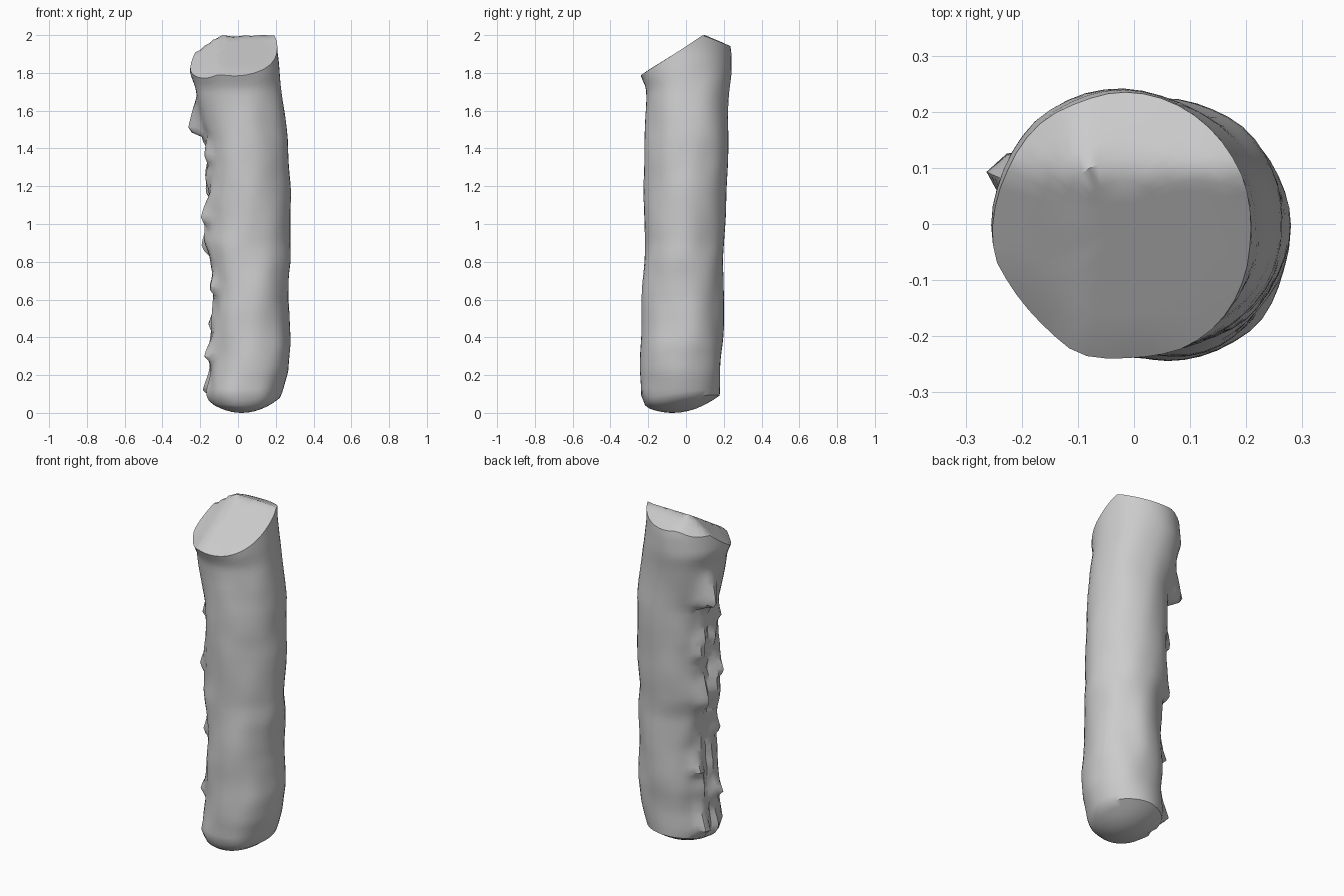
import bpy
import bmesh
import math
from mathutils import Vector, noise

cube = bpy.data.objects.get("Cube")
if cube:
    bpy.data.objects.remove(cube, do_unlink=True)

SIDES, LEVELS, CAP_RINGS = 44, 64, 6

# Log outline by height: z, left x, right x, front y, back y
OUTLINE = [
    (0.00, -.13, .19, -.20, .16),
    (0.10, -.16, .235, -.245, .175),
    (0.22, -.15, .268, -.245, .182),
    (0.36, -.155, .28, -.238, .193),
    (0.60, -.13, .265, -.23, .20),
    (0.80, -.155, .277, -.225, .195),
    (0.90, -.18, .27, -.222, .203),
    (1.20, -.165, .28, -.22, .215),
    (1.45, -.175, .266, -.215, .225),
    (1.62, -.21, .245, -.213, .23),
    (1.72, -.23, .232, -.215, .233),
    (1.80, -.258, .222, -.245, .24),
    (1.92, -.245, .207, -.25, .238),
    (2.00, -.22, .212, -.25, .225),
]

# Hanging bark splinters: angle, tip height, length, reach, angular width
SPLINTERS = [
    (2.84, 1.49, .20, .095, .22),
    (2.75, 0.12, .18, .055, .17),
    (2.72, 0.47, .16, .040, .17),
    (2.80, 0.87, .16, .035, .20),
    (2.75, 1.17, .14, .030, .18),
    (3.50, 1.35, .12, .030, .16),
    (3.45, 1.02, .14, .035, .18),
    (3.50, 0.66, .12, .030, .18),
    (3.45, 0.30, .14, .035, .18),
]


def outline(z):
    z = min(max(z, 0), 2)
    for a, b in zip(OUTLINE, OUTLINE[1:]):
        if z <= b[0]:
            f = (z - a[0]) / (b[0] - a[0])
            return [p + (q - p) * f for p, q in zip(a[1:], b[1:])]


def top_height(x, y):
    z = min(1.79 + .62 * (y + .24), 2 - .42 * (y - .1))
    return z - .7 * max(0, -x - .1)


def bottom_height(x, y):
    return 1.9 * (x - .02) ** 2 + 1.5 * (y + .07) ** 2


def bark_point(angle, z):
    left, right, front, back = outline(z)
    c, s = math.cos(angle), math.sin(angle)
    centre = Vector(((left + right) / 2, (front + back) / 2))
    p = Vector((c * (right - left) / 2, s * (back - front) / 2))
    # Gentle lumps all round, rougher along the split side
    rough = math.exp(-((angle - math.pi) / .55) ** 2) * (z < 1.5)
    fade = min(1, max(0, (1.95 - z) / .2))
    push = noise.noise(Vector((c * 1.6, s * 1.6, z * 4.5))) * .011 * fade
    push += noise.noise(Vector((c * 4, s * 4, z * 9))) * .022 * rough
    # Long split in the bark
    if z < 1.42:
        push -= .03 * math.exp(-((angle - 3.08) / .12) ** 2)
    for a, tip, length, reach, width in SPLINTERS:
        d = z - tip
        rise = 1 - d / length if d >= 0 else 1 + d / .035
        push += reach * max(0, rise) * math.exp(-((angle - a) / width) ** 2)
    return centre + p + p.normalized() * push


bm = bmesh.new()


def add_ring(points):
    return [bm.verts.new(p) for p in points]


def bridge(lower, upper):
    for i in range(SIDES):
        j = (i + 1) % SIDES
        bm.faces.new((lower[i], lower[j], upper[j], upper[i]))


# Bark wall between the rounded base and the slanted cut
angles = [math.tau * i / SIDES for i in range(SIDES)]
spans = []
for a in angles:
    low, high = bark_point(a, .08), bark_point(a, 1.9)
    spans.append((bottom_height(*low), top_height(*high)))
rings = []
for k in range(LEVELS + 1):
    t = k / LEVELS
    points = []
    for a, (z0, z1) in zip(angles, spans):
        z = z0 + (z1 - z0) * t
        points.append((*bark_point(a, z), z))
    rings.append(add_ring(points))
for lower, upper in zip(rings, rings[1:]):
    bridge(lower, upper)


# Cut ends, closed with shrinking rings
def close_end(rim, centre, height):
    previous = rim
    middle = Vector(centre)
    for k in range(1, CAP_RINGS):
        f = 1 - k / CAP_RINGS
        points = []
        for v in rim:
            p = middle + (v.co.xy - middle) * f
            points.append((p.x, p.y, height(p.x, p.y)))
        ring = add_ring(points)
        bridge(previous, ring)
        previous = ring
    tip = bm.verts.new((*centre, height(*centre)))
    for i in range(SIDES):
        bm.faces.new((previous[i], previous[(i + 1) % SIDES], tip))


close_end(rings[-1], (-.02, 0), top_height)
close_end(rings[0], (.02, -.07), bottom_height)
bmesh.ops.recalc_face_normals(bm, faces=bm.faces)

mesh = bpy.data.meshes.new("log")
bm.to_mesh(mesh)
bm.free()
log = bpy.data.objects.new("log", mesh)
bpy.context.collection.objects.link(log)

# Plain grey
grey = bpy.data.materials.new("grey")
grey.use_nodes = True
colour = (.6, .6, .6, 1)
grey.diffuse_color = colour
grey.node_tree.nodes["Principled BSDF"].inputs["Base Color"].default_value = colour
mesh.materials.append(grey)

bpy.ops.object.select_all(action="DESELECT")
log.select_set(True)
bpy.context.view_layer.objects.active = log
bpy.ops.object.shade_smooth_by_angle(angle=math.radians(40))
